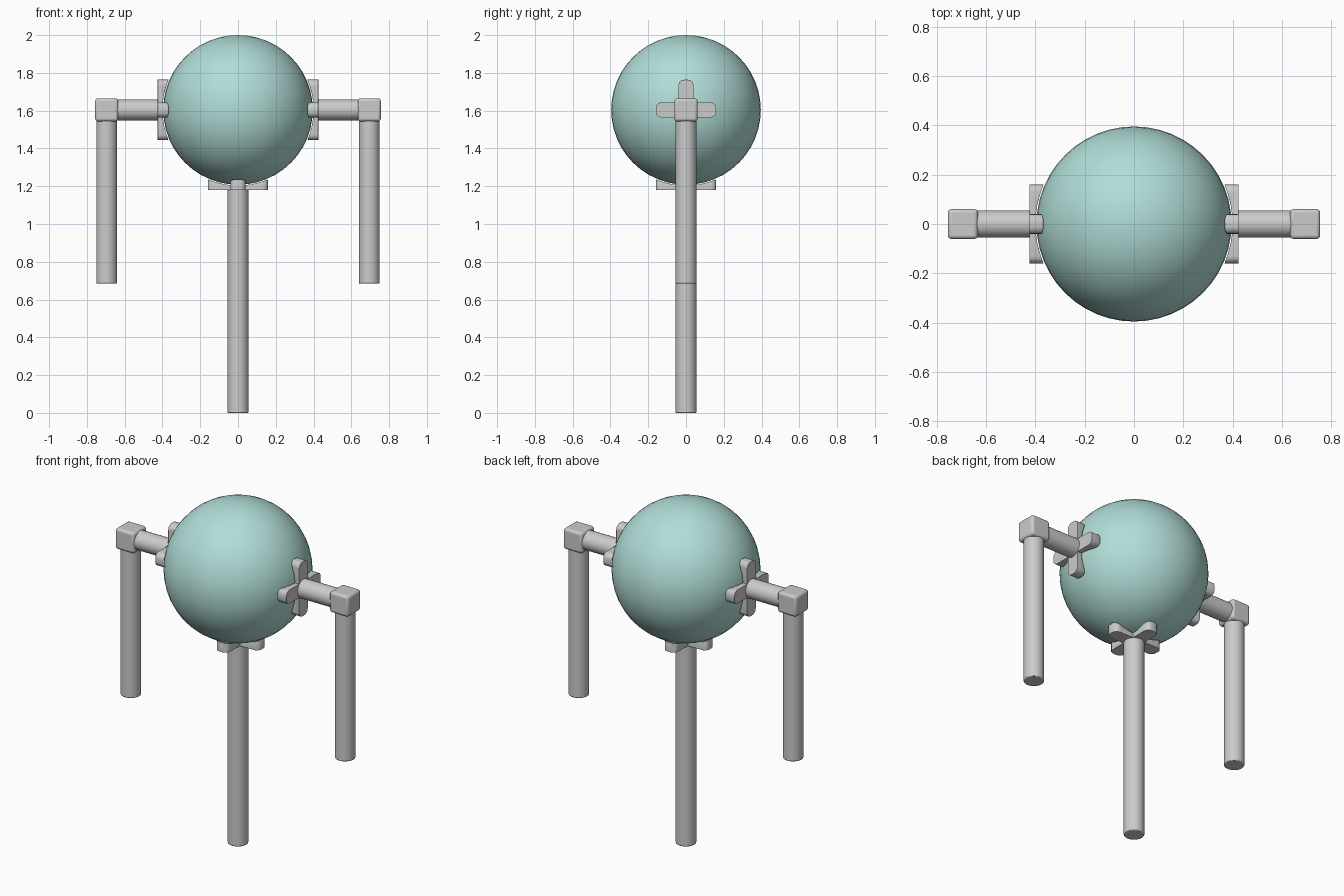
import bpy, bmesh, math
from mathutils import Matrix, Vector

if "Cube" in bpy.data.objects:
    bpy.data.objects.remove(bpy.data.objects["Cube"])

C = Vector((0, 0, 1.604))   # globe centre
R = 0.396                   # globe radius


def bevel(ob, width, segments=3):
    m = ob.modifiers.new("bevel", 'BEVEL')
    m.width, m.segments, m.limit_method = width, segments, 'ANGLE'
    m.angle_limit = math.radians(40)


def smooth(ob):
    bpy.ops.object.select_all(action='DESELECT')
    ob.select_set(True)
    bpy.context.view_layer.objects.active = ob
    bpy.ops.object.shade_smooth_by_angle(angle=math.radians(40))


def sphere(name, r, seg, rings):
    bpy.ops.mesh.primitive_uv_sphere_add(segments=seg, ring_count=rings, radius=r, location=C)
    ob = bpy.context.object
    ob.name = name
    bpy.ops.object.shade_smooth()
    return ob


def rod(name, a, b, r=0.055):
    a, b = Vector(a), Vector(b)
    bpy.ops.mesh.primitive_cylinder_add(vertices=32, radius=r, depth=(b - a).length,
                                        location=(a + b) / 2,
                                        rotation=(b - a).to_track_quat('Z', 'Y').to_euler())
    ob = bpy.context.object
    ob.name = name
    bevel(ob, 0.005, 2)
    smooth(ob)
    return ob


def clamp(name, rot, cutter):
    # four-armed plate with rounded tips, hollowed to fit the globe
    L, w, r = 0.16, 0.04, 0.03
    arm = [(w, w)]
    for cy, a0 in ((w - r, 90), (r - w, 0)):
        for i in range(5):
            a = math.radians(a0 - i * 22.5)
            arm.append((L - r + r * math.cos(a), cy + r * math.sin(a)))
    bm = bmesh.new()
    verts = []
    for k in range(4):
        q = Matrix.Rotation(-k * math.pi / 2, 3, 'Z')
        verts += [bm.verts.new(q @ Vector((x, y, 0.345))) for x, y in arm]
    face = bm.faces.new(verts)
    top = bmesh.ops.extrude_face_region(bm, geom=[face])
    bmesh.ops.translate(bm, vec=(0, 0, 0.08),
                        verts=[v for v in top['geom'] if isinstance(v, bmesh.types.BMVert)])
    # trim the tips flat at the inner side
    for v in bm.verts:
        if v.co.z < 0.4:
            v.co.z = 0.365
    bmesh.ops.recalc_face_normals(bm, faces=bm.faces)
    me = bpy.data.meshes.new(name)
    bm.to_mesh(me)
    bm.free()
    ob = bpy.data.objects.new(name, me)
    bpy.context.collection.objects.link(ob)
    ob.location, ob.rotation_euler = C, rot
    m = ob.modifiers.new("hollow", 'BOOLEAN')
    m.operation, m.object, m.solver = 'DIFFERENCE', cutter, 'EXACT'
    bevel(ob, 0.004, 2)
    smooth(ob)
    return ob


# globe
globe = sphere("globe", R, 48, 24)
mat = bpy.data.materials.new("pale_teal")
mat.diffuse_color = (0.44, 0.72, 0.68, 1)
mat.use_nodes = True
mat.node_tree.nodes["Principled BSDF"].inputs["Base Color"].default_value = mat.diffuse_color
globe.data.materials.append(mat)

# hidden cutter for the clamps
cutter = sphere("clamp_cutter", 0.402, 64, 32)
cutter.hide_render = True
cutter.hide_set(True)

# centre stand
rod("centre_post", (0, 0, 0), (0, 0, 1.19))
clamp("bottom_clamp", (math.pi, 0, 0), cutter)

# side brackets with hanging legs
for s, side in ((1, "right"), (-1, "left")):
    clamp(side + "_clamp", (0, s * math.pi / 2, 0), cutter)
    rod(side + "_arm", (s * 0.415, 0, C.z), (s * 0.65, 0, C.z))
    bpy.ops.mesh.primitive_cube_add(size=0.122, location=(s * 0.695, 0, C.z))
    elbow = bpy.context.object
    elbow.name = side + "_elbow"
    bevel(elbow, 0.015)
    smooth(elbow)
    rod(side + "_leg", (s * 0.695, 0, 0.685), (s * 0.695, 0, 1.56))
